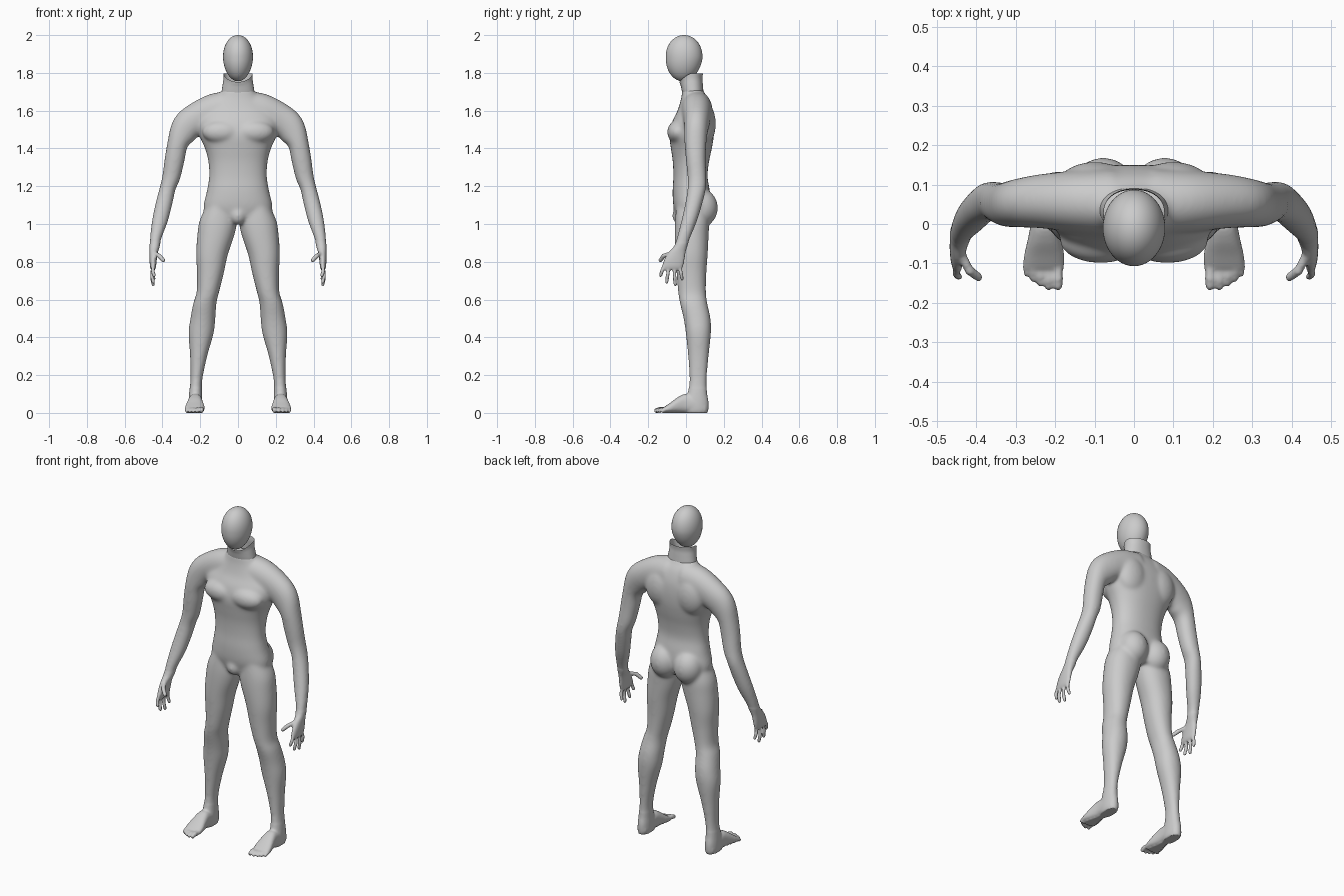
import bpy, bmesh, math
from mathutils import Vector, Matrix

if "Cube" in bpy.data.objects:
    bpy.data.objects.remove(bpy.data.objects["Cube"])

bm = bmesh.new()


def smooth_rows(rows, n=4):
    """Catmull-Rom interpolation between section rows."""
    out = []
    for i in range(len(rows) - 1):
        p0, p1, p2 = rows[max(i - 1, 0)], rows[i], rows[i + 1]
        p3 = rows[min(i + 2, len(rows) - 1)]
        for k in range(n):
            t = k / n
            out.append([0.5 * (2 * b + (c - a) * t + (2 * a - 5 * b + 4 * c - d) * t * t
                               + (3 * b - a - 3 * c + d) * t ** 3)
                        for a, b, c, d in zip(p0, p1, p2, p3)])
    return out + [list(rows[-1])]


def ring(c, a, b, power=2.0, n=40):
    pts = []
    for i in range(n):
        t = 2 * math.pi * i / n
        u, v = math.cos(t), math.sin(t)
        u = math.copysign(abs(u) ** (2 / power), u)
        v = math.copysign(abs(v) ** (2 / power), v)
        pts.append(Vector(c) + Vector(a) * u + Vector(b) * v)
    return pts


def loft(mesh, rings, side=1, caps=True):
    vs = [[mesh.verts.new((p.x * side, p.y, p.z)) for p in r] for r in rings]
    n = len(vs[0])
    faces = [mesh.faces.new((r[i], r[(i + 1) % n], q[(i + 1) % n], q[i]))
             for r, q in zip(vs, vs[1:]) for i in range(n)]
    if caps:
        faces += [mesh.faces.new(vs[0]), mesh.faces.new(vs[-1])]
    bmesh.ops.recalc_face_normals(mesh, faces=faces)


def ball(c, r, side=1):
    m = Matrix.Translation((c[0] * side, c[1], c[2])) @ Matrix.Diagonal((*r, 1))
    bmesh.ops.create_uvsphere(bm, u_segments=28, v_segments=18, radius=1, matrix=m)


def digit(points, r, side):
    """Finger or toe: round rod with ball ends."""
    pts = [Vector(p) for p in points]
    for p, q in zip(pts, pts[1:]):
        d = (q - p).normalized()
        a = d.cross(Vector((0.9, 0.3, 0.2))).normalized()
        loft(bm, [ring(p, a * r, d.cross(a) * r, n=14), ring(q, a * r * .9, d.cross(a) * r * .9, n=14)], side)
        ball(p, (r, r, r), side)
        ball(q, (r * .9, r * .9, r * .9), side)


# torso: z, half width, front y, back y
torso = [(1.02, .165, -.045, .105), (1.09, .183, -.066, .13), (1.17, .166, -.071, .127),
         (1.25, .153, -.067, .114), (1.33, .157, -.07, .122), (1.40, .175, -.08, .137),
         (1.47, .205, -.088, .148), (1.54, .215, -.074, .15), (1.60, .185, -.045, .143),
         (1.66, .125, -.027, .122), (1.70, .09, -.021, .094), (1.715, .085, -.022, .09)]
loft(bm, [ring((0, (f + b) / 2, z), (w, 0, 0), (0, (b - f) / 2, 0), 2.25)
          for z, w, f, b in smooth_rows(torso)])
ball((0, -.03, 1.045), (.045, .043, .05))

# leg: z, inner x, outer x, front y, back y
leg = [(1.10, .03, .165, -.05, .11), (1.02, .006, .203, -.058, .122), (.945, .018, .215, -.06, .12),
       (.84, .053, .222, -.057, .115), (.74, .075, .217, -.05, .108), (.64, .10, .219, -.042, .106),
       (.58, .114, .237, -.032, .113), (.50, .12, .252, -.013, .13), (.42, .129, .262, -.001, .132),
       (.30, .163, .254, .011, .12), (.18, .188, .252, .018, .11), (.11, .191, .258, .01, .111),
       (.06, .189, .262, -.01, .119), (.02, .189, .262, -.01, .119), (0, .194, .257, -.005, .114)]
# arm: centre x y z, width radius, depth radius, tilt of the section
arm = [(.05, .055, 1.605, .10, .085, 90), (.15, .057, 1.588, .098, .078, 88), (.235, .058, 1.547, .088, .069, 74),
       (.285, .054, 1.50, .08, .063, 50), (.318, .05, 1.43, .056, .058, 20), (.336, .052, 1.34, .053, .053, 12),
       (.353, .058, 1.25, .048, .05, 14), (.372, .057, 1.19, .042, .049, 15), (.389, .044, 1.12, .044, .046, 15),
       (.413, .018, 1.02, .042, .042, 15), (.435, -.012, .93, .031, .036, 12), (.441, -.027, .885, .027, .035, 8),
       (.446, -.047, .85, .022, .045, 5), (.449, -.062, .81, .019, .054, 2), (.45, -.07, .775, .016, .055, 0),
       (.45, -.072, .758, .01, .048, 0)]
# foot: y, centre x, half width, height
foot = [(.105, .226, .028, .05), (.06, .226, .036, .085), (0, .226, .037, .10), (-.04, .227, .043, .085),
        (-.08, .228, .051, .056), (-.112, .229, .051, .034), (-.122, .229, .046, .024)]
fingers = [[(.447, -.112, .79), (.452, -.126, .755), (.445, -.134, .728)],
           [(.45, -.09, .775), (.456, -.097, .73), (.449, -.102, .692)],
           [(.45, -.062, .77), (.456, -.06, .72), (.449, -.057, .68)],
           [(.448, -.033, .775), (.453, -.026, .74), (.446, -.021, .71)]]

for s in (1, -1):
    loft(bm, [ring(((i + o) / 2, (f + b) / 2, z), ((o - i) / 2, 0, 0), (0, (b - f) / 2, 0), 2.15)
              for z, i, o, f, b in smooth_rows(leg)], s)
    rings = []
    for x, y, z, w, d, t in smooth_rows(arm):
        t = math.radians(t)
        rings.append(ring((x, y, z), (w * math.cos(t), 0, w * math.sin(t)), (0, d, 0), 2.1))
    loft(bm, rings, s)
    loft(bm, [ring((x, y, h / 2), (w, 0, 0), (0, 0, h / 2), 2.5) for y, x, w, h in smooth_rows(foot)], s)
    # fingers, thumb and toes
    for f in fingers:
        digit(f, .0105, s)
    digit([(.44, -.075, .845), (.418, -.118, .832), (.395, -.135, .808)], .0125, s)
    for k, (x, tip, r) in enumerate([(.193, -.157, .0135), (.217, -.16, .0105), (.237, -.151, .01),
                                     (.256, -.14, .01), (.273, -.126, .0095)]):
        digit([(x, -.095, .02), (x, tip + .02, .019), (x, tip, r)], r, s)
    # buttock, chest and shoulder blade masses
    ball((.078, .083, 1.085), (.085, .086, .10), s)
    ball((.085, -.042, 1.487), (.105, .058, .062), s)
    ball((.10, .098, 1.53), (.095, .06, .115), s)

me = bpy.data.meshes.new("body")
bm.to_mesh(me)
bm.free()
body = bpy.data.objects.new("body", me)
bpy.context.collection.objects.link(body)
bpy.context.view_layer.objects.active = body
body.select_set(True)

# fuse all parts into one skin
rm = body.modifiers.new("fuse", 'REMESH')
rm.mode = 'VOXEL'
rm.voxel_size = .006
bpy.ops.object.modifier_apply(modifier="fuse")

# soften the trunk and limbs strongly, hands and feet lightly
vg = body.vertex_groups.new(name="soft")
vg.add([v.index for v in body.data.vertices
        if v.co.z > .13 and not (abs(v.co.x) > .37 and v.co.z < .9)], 1, 'REPLACE')
for name, it, group in (("soften", 35, "soft"), ("even", 3, "")):
    m = body.modifiers.new(name, 'SMOOTH')
    m.factor, m.iterations, m.vertex_group = .5, it, group
    bpy.ops.object.modifier_apply(modifier=name)
for v in body.data.vertices:
    v.co.z = max(v.co.z, 0) if v.co.z > .004 else 0
body.data.shade_smooth()

# open neck collar: z, half width, front y, back y, front dip
cb = bmesh.new()
rows = [(1.67, .088, -.014, .092, 0), (1.70, .087, -.021, .092, 0), (1.74, .081, -.027, .089, .012),
        (1.77, .077, -.031, .087, .03), (1.797, .078, -.035, .09, .045)]
rings = []
for z, w, f, b, dip in smooth_rows(rows):
    r = ring((0, (f + b) / 2, z), (w, 0, 0), (0, (b - f) / 2, 0), 2.2, 48)
    for p in r:
        front = max(0, ((f + b) / 2 - p.y) / ((b - f) / 2))
        p.z -= dip * front ** 1.5
    rings.append(r)
loft(cb, rings, 1, False)
me = bpy.data.meshes.new("neck_collar")
cb.to_mesh(me)
cb.free()
me.shade_smooth()
bpy.context.collection.objects.link(bpy.data.objects.new("neck_collar", me))

# egg-shaped head
bpy.ops.mesh.primitive_uv_sphere_add(segments=48, ring_count=32, radius=1, location=(0, -.01, 1.878))
head = bpy.context.object
head.name = "head"
for v in head.data.vertices:
    k = 1 + .06 * v.co.z
    v.co = (v.co.x * .079 * k, v.co.y * .097 * k - .008 * max(0, -v.co.z), v.co.z * .122)
head.data.shade_smooth()
